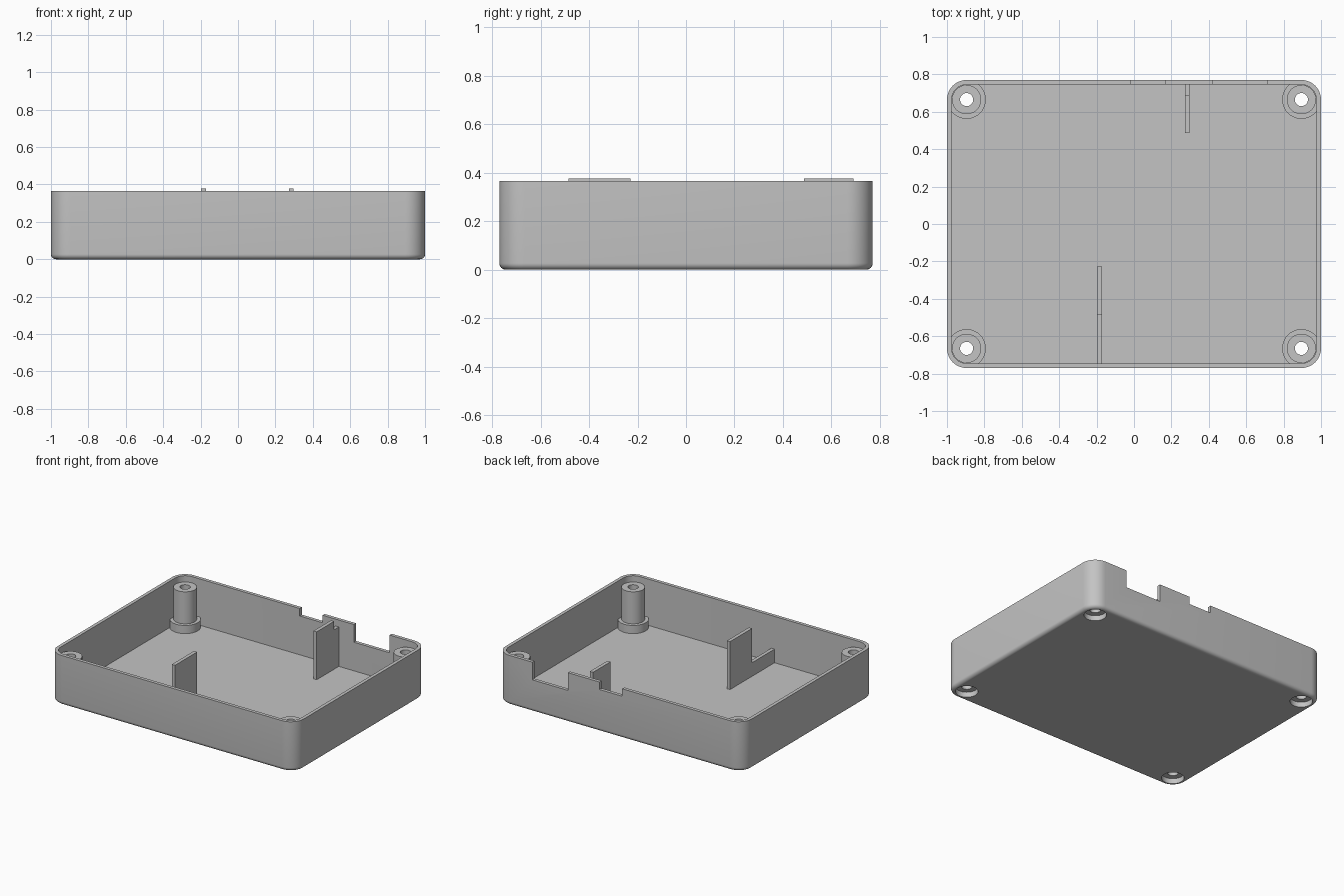
import bpy, bmesh, math

if "Cube" in bpy.data.objects:
    bpy.data.objects.remove(bpy.data.objects["Cube"])

HX, HY, H = 1.0, 0.77, 0.365      # half width, half depth, wall height
WALL, FLOOR = 0.025, 0.025
CORNER, EDGE = 0.105, 0.027       # plan corner radius, bottom edge radius
PX, PY = HX - CORNER, HY - CORNER  # screw post centres
RECESS_R, RECESS_Z, HOLE_R = 0.075, 0.038, 0.035

grey = bpy.data.materials.new("plain grey plastic")
grey.use_nodes = True
grey.diffuse_color = (0.55, 0.55, 0.55, 1)
grey.node_tree.nodes["Principled BSDF"].inputs["Base Color"].default_value = (0.55, 0.55, 0.55, 1)


def finish(name, bm):
    bmesh.ops.recalc_face_normals(bm, faces=bm.faces)
    mesh = bpy.data.meshes.new(name)
    bm.to_mesh(mesh)
    bm.free()
    mesh.materials.append(grey)
    obj = bpy.data.objects.new(name, mesh)
    bpy.context.collection.objects.link(obj)
    return obj


def smooth(obj):
    bpy.ops.object.select_all(action="DESELECT")
    obj.select_set(True)
    bpy.context.view_layer.objects.active = obj
    bpy.ops.object.shade_smooth_by_angle(angle=math.radians(30))


def outline(bm, inset, z, steps=10):
    """Ring of vertices round the case, inset from the outer skin."""
    ring, r = [], CORNER - inset
    for corner, (sx, sy) in enumerate([(1, 1), (-1, 1), (-1, -1), (1, -1)]):
        for i in range(steps + 1):
            a = math.pi / 2 * (corner + i / steps)
            ring.append(bm.verts.new((sx * PX + r * math.cos(a), sy * PY + r * math.sin(a), z)))
    return ring


def bridge(bm, a, b):
    for i in range(len(a)):
        j = (i + 1) % len(a)
        bm.faces.new((a[i], a[j], b[j], b[i]))


def lathe(name, profile, x, y, steps=40):
    """Closed profile of (radius, height) swept round a vertical axis."""
    bm = bmesh.new()
    rings = [[bm.verts.new((x + r * math.cos(math.tau * i / steps),
                            y + r * math.sin(math.tau * i / steps), z))
              for i in range(steps)] for r, z in profile]
    for k, ring in enumerate(rings):
        bridge(bm, ring, rings[(k + 1) % len(rings)])
    return finish(name, bm)


def box(name, x0, x1, y0, y1, z0, z1):
    bm = bmesh.new()
    bmesh.ops.create_cube(bm, size=1)
    for v in bm.verts:
        v.co = (x1 if v.co.x > 0 else x0, y1 if v.co.y > 0 else y0, z1 if v.co.z > 0 else z0)
    return finish(name, bm)


def disc_cutter(x, y):
    bm = bmesh.new()
    bmesh.ops.create_cone(bm, cap_ends=True, segments=40, radius1=RECESS_R, radius2=RECESS_R, depth=0.2)
    bmesh.ops.translate(bm, verts=bm.verts, vec=(x, y, 0))
    return finish("recess_cutter", bm)


# Open tray with rounded corners and a rounded bottom edge
bm = bmesh.new()
rings = []
for i in range(7):
    a = math.pi / 2 * i / 6
    rings.append(outline(bm, EDGE * (1 - math.sin(a)), EDGE * (1 - math.cos(a))))
rings += [outline(bm, 0, H), outline(bm, WALL, H), outline(bm, WALL, FLOOR)]
for lower, upper in zip(rings, rings[1:]):
    bridge(bm, lower, upper)
bm.faces.new(rings[0])
bm.faces.new(rings[-1])
tray = finish("tray", bm)

# Cut the port notches in the back wall and the screw recesses in the floor
corners = [(sx * PX, sy * PY) for sx in (-1, 1) for sy in (-1, 1)]
cutters = [box("notch_cutter", x0, x1, HY - 0.06, HY + 0.1, H - depth, H + 0.1)
           for x0, x1, depth in [(-0.02, 0.165, 0.055), (0.42, 0.71, 0.13)]]
cutters += [disc_cutter(x, y) for x, y in corners]
bpy.context.view_layer.objects.active = tray
for cutter in cutters:
    cutter.hide_render = True
    mod = tray.modifiers.new("cut", "BOOLEAN")
    mod.operation, mod.solver, mod.object = "DIFFERENCE", "EXACT", cutter
    bpy.ops.object.modifier_apply(modifier=mod.name)
    bpy.data.objects.remove(cutter)
smooth(tray)

# Hollow screw posts with a wide foot round each recess
post = [(HOLE_R, RECESS_Z), (HOLE_R, 0.32), (0.078, 0.32), (0.078, 0.085),
        (0.103, 0.085), (0.103, 0.02), (RECESS_R, 0.02), (RECESS_R, RECESS_Z)]
for x, y in corners:
    name = f"{'back' if y > 0 else 'front'}_{'left' if x > 0 else 'right'}_screw_post"
    smooth(lathe(name, post, x, y))

# Stepped ribs: a tall plate joined to the wall by a lower one
RIB_TOP, INNER_Y = 0.377, HY - WALL / 2
box("front_rib_tall", -0.198, -0.172, -0.485, -0.228, FLOOR - 0.005, RIB_TOP)
box("front_rib_low", -0.198, -0.172, -INNER_Y, -0.485, FLOOR - 0.005, 0.125)
box("back_rib_tall", 0.272, 0.298, 0.487, 0.69, FLOOR - 0.005, RIB_TOP)
box("back_rib_low", 0.272, 0.298, 0.69, INNER_Y, FLOOR - 0.005, 0.315)
